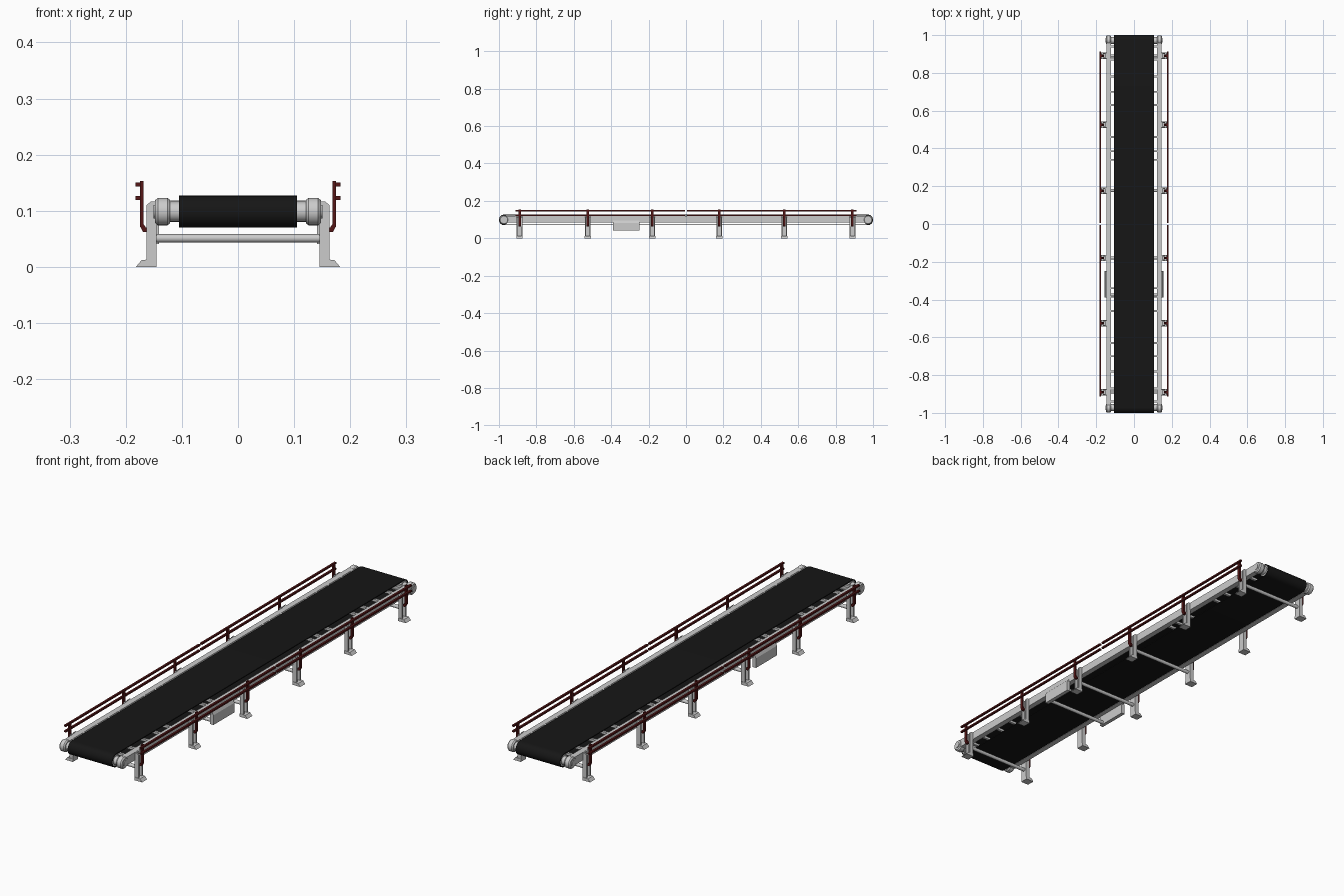
import bpy, bmesh, math
from mathutils import Matrix

if "Cube" in bpy.data.objects:
    bpy.data.objects.remove(bpy.data.objects["Cube"])

AXIS_Z, R = 0.0985, 0.0285          # drum axis height, belt outer radius
END = 1 - R                         # drum axis distance from centre
LEGS = [-0.89, -0.525, -0.18, 0.177, 0.525, 0.89]


def material(name, rgb):
    m = bpy.data.materials.new(name)
    m.diffuse_color = (*rgb, 1)
    m.use_nodes = True
    m.node_tree.nodes["Principled BSDF"].inputs["Base Color"].default_value = m.diffuse_color
    return m


BLACK = material("rubber_black", (0.008, 0.008, 0.008))
RED = material("dark_red", (0.09, 0.008, 0.008))


def finish(name, bm, mat=None, mirror=False, smooth=False):
    bmesh.ops.recalc_face_normals(bm, faces=bm.faces)
    me = bpy.data.meshes.new(name)
    bm.to_mesh(me)
    bm.free()
    ob = bpy.data.objects.new(name, me)
    bpy.context.collection.objects.link(ob)
    if mat:
        me.materials.append(mat)
    if mirror:
        ob.modifiers.new("mirror_x", 'MIRROR').use_axis[0] = True
    if smooth:
        bpy.ops.object.select_all(action='DESELECT')
        ob.select_set(True)
        bpy.context.view_layer.objects.active = ob
        bpy.ops.object.shade_smooth_by_angle()
    return ob


def box(bm, x0, x1, y0, y1, z0, z1):
    m = Matrix.Translation(((x0 + x1) / 2, (y0 + y1) / 2, (z0 + z1) / 2)) \
        @ Matrix.Diagonal((x1 - x0, y1 - y0, z1 - z0, 1))
    bmesh.ops.create_cube(bm, size=1, matrix=m)


def rod(bm, x0, x1, y, z, r, r2=None, seg=24):
    """Cylinder or cone along x."""
    m = Matrix.Translation(((x0 + x1) / 2, y, z)) @ Matrix.Rotation(math.pi / 2, 4, 'Y')
    bmesh.ops.create_cone(bm, cap_ends=True, segments=seg, radius1=r,
                          radius2=r if r2 is None else r2, depth=x1 - x0, matrix=m)


def prism(bm, pts, y0, y1):
    """Extrude an x-z profile along y."""
    f = bm.faces.new([bm.verts.new((x, y0, z)) for x, z in pts])
    g = bmesh.ops.extrude_face_region(bm, geom=[f])["geom"]
    bmesh.ops.translate(bm, vec=(0, y1 - y0, 0),
                        verts=[v for v in g if isinstance(v, bmesh.types.BMVert)])


# Belt: closed loop with thickness, open at the sides
def loop(r, n=14):
    pts = []
    for s in (1, -1):
        for i in range(n + 1):
            a = math.pi / 2 - math.pi * i / n
            pts.append((s * (END + r * math.cos(a)), AXIS_Z + s * r * math.sin(a)))
    return pts


bm = bmesh.new()
rings = [[bm.verts.new((x, y, z)) for y, z in loop(r)]
         for x, r in ((-0.105, R), (0.105, R), (0.105, R - 0.004), (-0.105, R - 0.004))]
count = len(rings[0])
for k in range(4):
    a, b = rings[k], rings[(k + 1) % 4]
    for i in range(count):
        j = (i + 1) % count
        bm.faces.new((a[i], a[j], b[j], b[i]))
finish("belt", bm, BLACK, smooth=True)

# End drums with stub shafts
bm = bmesh.new()
for s in (-1, 1):
    rod(bm, -0.104, 0.104, s * END, AXIS_Z, R - 0.0045)
    rod(bm, -0.124, 0.124, s * END, AXIS_Z, 0.018)
finish("end_drums", bm, smooth=True)

# Bearing housings at the frame ends
bm = bmesh.new()
for s in (-1, 1):
    y = s * (END + 0.002)
    rod(bm, 0.121, 0.126, y, AXIS_Z, 0.021, 0.0245)
    rod(bm, 0.126, 0.143, y, AXIS_Z, 0.0245)
    rod(bm, 0.143, 0.148, y, AXIS_Z, 0.0245, 0.020)
    rod(bm, 0.148, 0.151, y, AXIS_Z, 0.012)
finish("bearing_housings", bm, mirror=True, smooth=True)

# Side frame beams
bm = bmesh.new()
box(bm, 0.122, 0.146, -0.965, 0.965, 0.084, 0.118)
finish("side_beam", bm, mirror=True)

# Idler axles between belt and beams
bm = bmesh.new()
for a in (0.34, 0.385, 0.46, 0.63, 0.70, 0.78, 0.87, 0.94):
    for s in (-1, 1):
        box(bm, -0.123, 0.123, s * a - 0.005, s * a + 0.005, 0.108, 0.118)
finish("idler_axles", bm)

# Legs: outward-facing channels on wedge feet
bm = bmesh.new()
flange = [(0.145, 0), (0.163, 0), (0.163, 0.110), (0.155, 0.117), (0.145, 0.117)]
foot = [(0.145, 0), (0.182, 0), (0.172, 0.012), (0.163, 0.013), (0.145, 0.013)]
for y in LEGS:
    box(bm, 0.145, 0.150, y - 0.011, y + 0.011, 0.005, 0.117)
    for s in (-1, 1):
        prism(bm, flange, y + s * 0.009, y + s * 0.015)
    prism(bm, foot, y - 0.017, y + 0.017)
finish("legs", bm, mirror=True)

# Cross bars joining leg pairs and control boxes
bm = bmesh.new()
for y in (LEGS[0], LEGS[2], LEGS[3], LEGS[5], -0.375):
    rod(bm, -0.146, 0.146, y, 0.051, 0.0075, seg=16)
finish("cross_bars", bm, smooth=True)

# Control boxes hung under the beams
bm = bmesh.new()
prism(bm, [(0.141, 0.041), (0.157, 0.041), (0.157, 0.082), (0.150, 0.095), (0.141, 0.095)],
      -0.39, -0.248)
finish("control_box", bm, mirror=True)

# Guard posts, cranked inwards at the foot
bm = bmesh.new()
post = [(0.160, 0.070), (0.160, 0.062), (0.169, 0.062), (0.175, 0.073),
        (0.175, 0.153), (0.168, 0.153), (0.168, 0.076), (0.164, 0.070)]
for y in LEGS:
    prism(bm, post, y - 0.0065, y + 0.0065)
finish("guard_posts", bm, RED, mirror=True)

# Guard rails, split in the middle
bm = bmesh.new()
for z in (0.123, 0.147):
    for y0, y1 in ((-0.912, -0.006), (0.006, 0.912)):
        box(bm, 0.174, 0.183, y0, y1, z - 0.0035, z + 0.0035)
finish("guard_rails", bm, RED, mirror=True)
